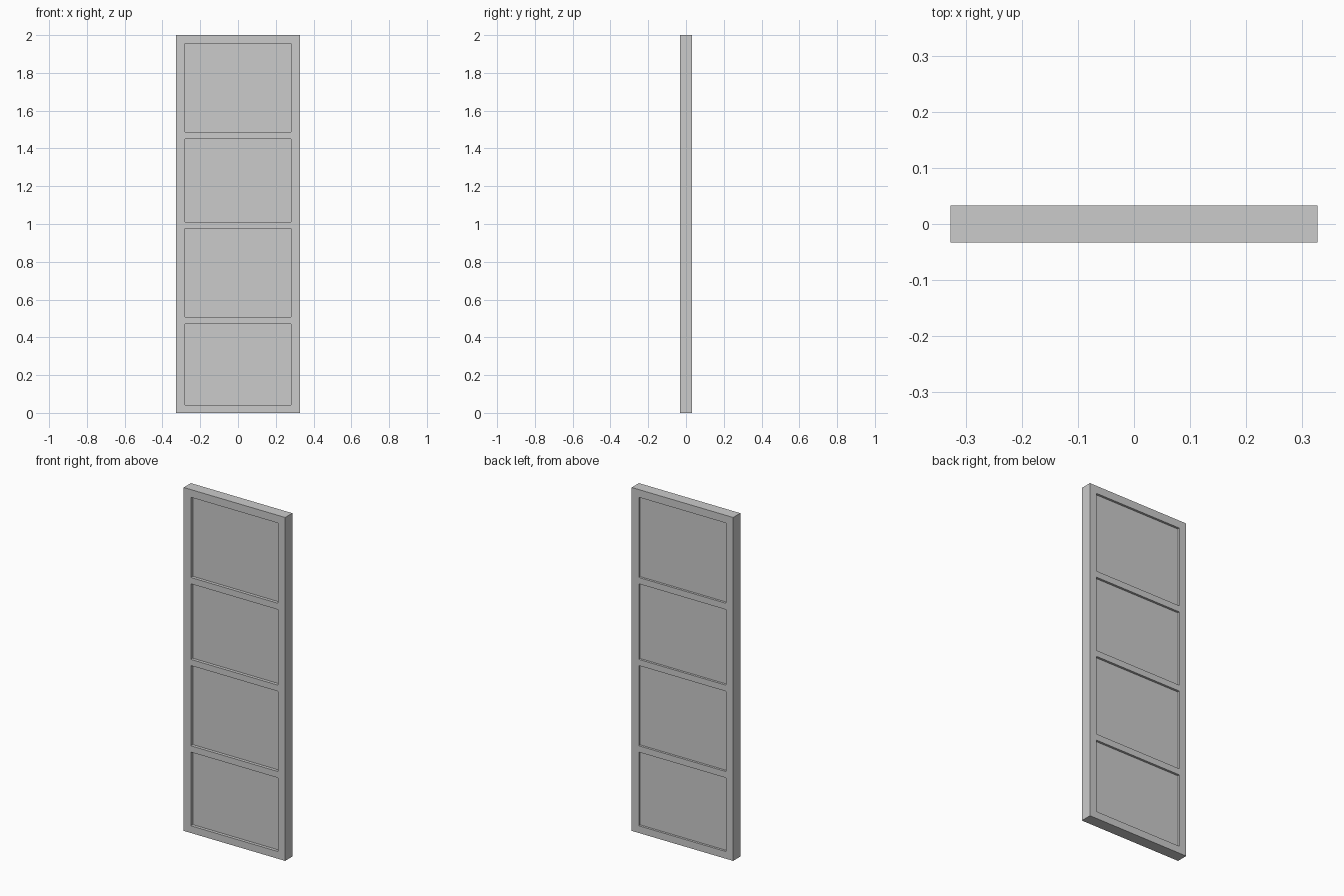
import bpy, bmesh
from mathutils import Vector

if "Cube" in bpy.data.objects:
    bpy.data.objects.remove(bpy.data.objects["Cube"])

W, D, H = 0.327, 0.033, 2.0          # half width, half depth, height
PX = 0.281                           # half width of the panels
PANELS = [(0.042, 0.471), (0.508, 0.975), (1.011, 1.488), (1.451, 1.955)]
PANELS[2:] = [(1.011, 1.451), (1.488, 1.955)]
RECESS = {-1: 0.018, 1: 0.013}       # front and back recess depth

# Solid door slab
bm = bmesh.new()
bmesh.ops.create_cube(bm, size=1)
for v in bm.verts:
    v.co = Vector((v.co.x * 2 * W, v.co.y * 2 * D, (v.co.z + 0.5) * H))


# Cut lines around every panel
def cut(co, normal):
    bmesh.ops.bisect_plane(bm, geom=bm.verts[:] + bm.edges[:] + bm.faces[:],
                           plane_co=co, plane_no=normal)


for x in (-PX, PX):
    cut((x, 0, 0), (1, 0, 0))
for span in PANELS:
    for z in span:
        cut((0, 0, z), (0, 0, 1))

# Sink the panels on both sides, leaving stiles and rails standing
for side, depth in RECESS.items():
    faces = []
    for f in bm.faces:
        c = f.calc_center_median()
        if f.normal.y * side > 0.9 and abs(c.x) < PX and any(a < c.z < b for a, b in PANELS):
            faces.append(f)
    sunk = bmesh.ops.extrude_discrete_faces(bm, faces=faces)["faces"]
    bmesh.ops.translate(bm, vec=(0, -side * depth, 0),
                        verts=list({v for f in sunk for v in f.verts}))

bmesh.ops.recalc_face_normals(bm, faces=bm.faces[:])
mesh = bpy.data.meshes.new("panelled_door")
bm.to_mesh(mesh)
bm.free()
bpy.context.collection.objects.link(bpy.data.objects.new("panelled_door", mesh))
